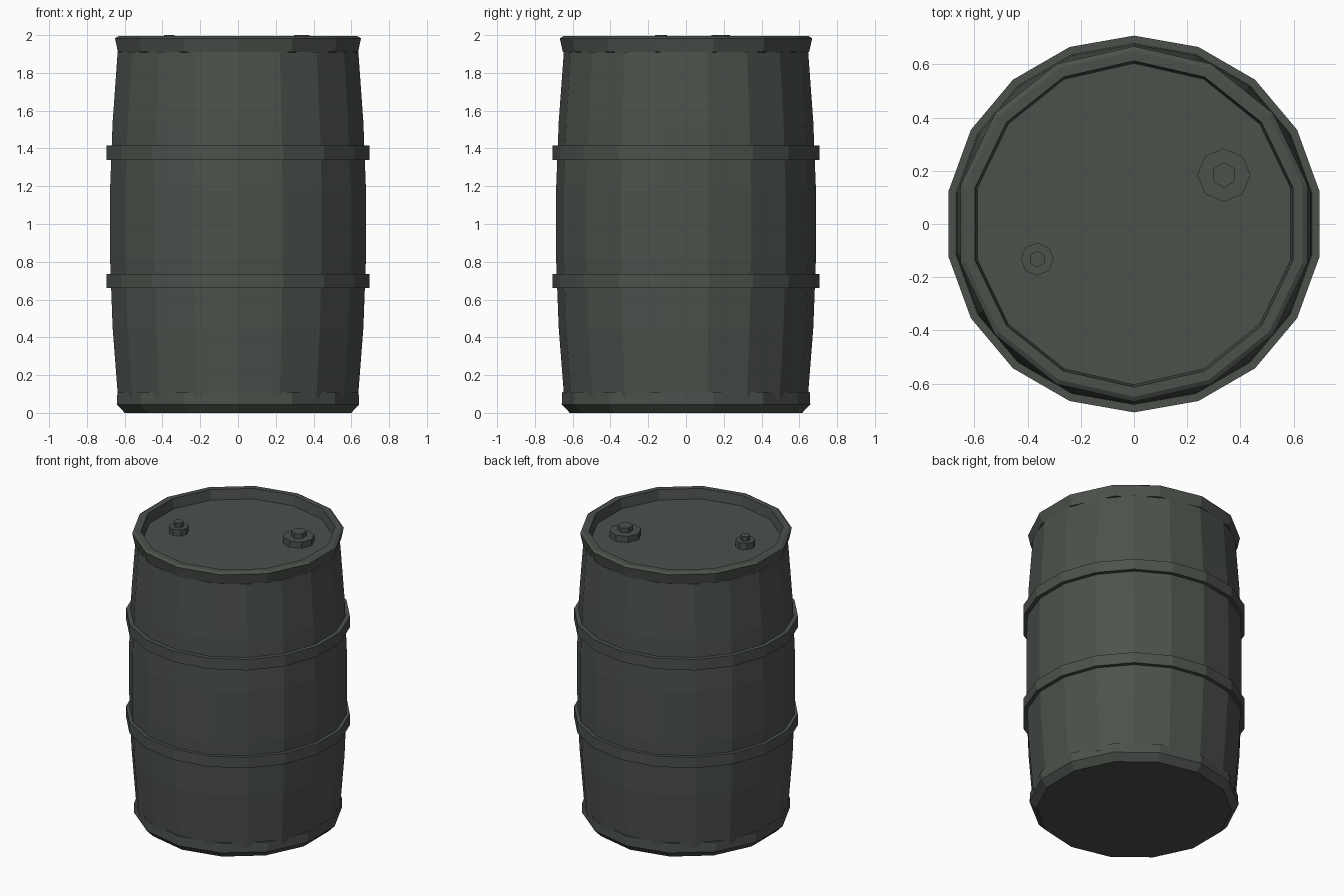
import bpy, bmesh, math

if "Cube" in bpy.data.objects:
    bpy.data.objects.remove(bpy.data.objects["Cube"])

steel = bpy.data.materials.new("dark grey green steel")
steel.diffuse_color = (0.072, 0.083, 0.071, 1.0)
steel.use_nodes = True
steel.node_tree.nodes["Principled BSDF"].inputs["Base Color"].default_value = steel.diffuse_color


def lathe(name, sides, profile, centre=(0, 0), loop=False):
    """Spin (radius, z) points into a faceted part with a corner on +y.
    loop=True joins the last ring to the first, otherwise both ends are capped."""
    bm = bmesh.new()
    rings = []
    for r, z in profile:
        ring = []
        for i in range(sides):
            a = math.pi / 2 + 2 * math.pi * i / sides
            ring.append(bm.verts.new((centre[0] + r * math.cos(a),
                                      centre[1] + r * math.sin(a), z)))
        rings.append(ring)
    pairs = list(zip(rings, rings[1:]))
    if loop:
        pairs.append((rings[-1], rings[0]))
    else:
        bm.faces.new(rings[0][::-1])
        bm.faces.new(rings[-1])
    for lo, hi in pairs:
        for i in range(sides):
            j = (i + 1) % sides
            bm.faces.new((lo[i], lo[j], hi[j], hi[i]))
    bmesh.ops.recalc_face_normals(bm, faces=bm.faces)
    mesh = bpy.data.meshes.new(name)
    bm.to_mesh(mesh)
    bm.free()
    mesh.materials.append(steel)
    obj = bpy.data.objects.new(name, mesh)
    bpy.context.collection.objects.link(obj)
    return obj


# Bulging body
lathe("barrel_body", 18, [(0.645, 0.08), (0.674, 0.45), (0.688, 0.82),
                          (0.688, 1.18), (0.674, 1.54), (0.647, 1.91)])

# Two raised hoops
for name, z in (("lower_hoop", 0.66), ("upper_hoop", 1.34)):
    lathe(name, 18, [(0.66, z), (0.708, z), (0.708, z + 0.075), (0.66, z + 0.075)],
          loop=True)

# Chamfered base
lathe("base_rim", 14, [(0.615, 0.0), (0.658, 0.045), (0.655, 0.11)])

# Top rim with the recessed lid closing its inside
lathe("top_rim_and_lid", 14, [(0.60, 1.905), (0.652, 1.91), (0.668, 1.983),
                              (0.650, 1.994), (0.613, 1.994), (0.604, 1.925)])

# Bung caps: octagonal flange with a hexagonal head
for name, centre, flange, head in (("large_bung", (0.338, 0.184), 0.10, 0.048),
                                   ("small_bung", (-0.364, -0.132), 0.062, 0.031)):
    lathe(name + "_flange", 8, [(flange, 1.915), (flange, 1.968)], centre)
    lathe(name + "_head", 6, [(head, 1.96), (head, 2.0)], centre)
